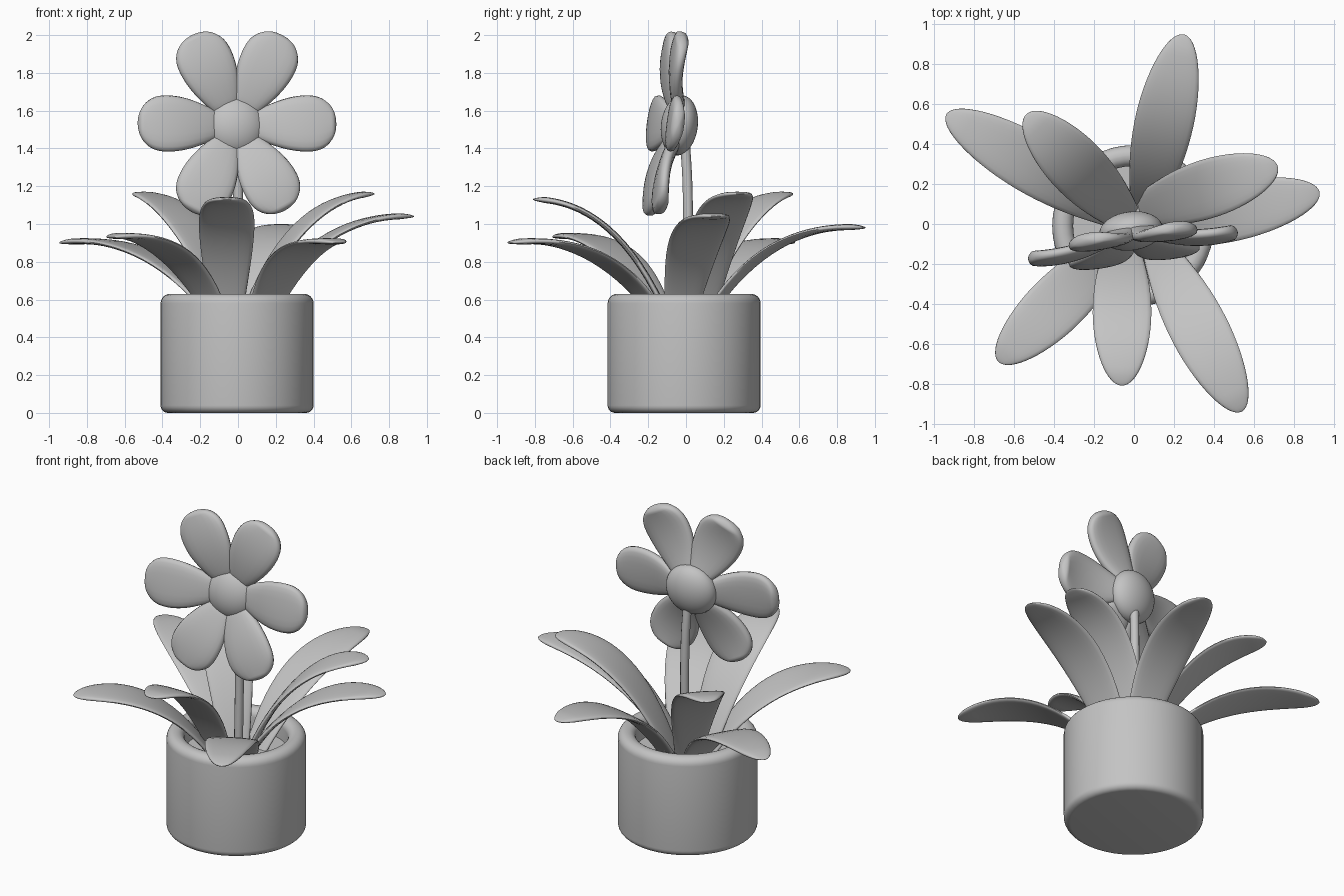
import bpy, bmesh, math
from mathutils import Vector

if "Cube" in bpy.data.objects:
    bpy.data.objects.remove(bpy.data.objects["Cube"])

clay = bpy.data.materials.new("plain_grey")
clay.use_nodes = True
grey = (0.55, 0.55, 0.55, 1)
clay.diffuse_color = grey
clay.node_tree.nodes["Principled BSDF"].inputs["Base Color"].default_value = grey


def finish(name, bm, angle=40):
    bmesh.ops.recalc_face_normals(bm, faces=bm.faces)
    mesh = bpy.data.meshes.new(name)
    bm.to_mesh(mesh)
    bm.free()
    mesh.materials.append(clay)
    obj = bpy.data.objects.new(name, mesh)
    bpy.context.collection.objects.link(obj)
    bpy.ops.object.select_all(action="DESELECT")
    obj.select_set(True)
    bpy.context.view_layer.objects.active = obj
    bpy.ops.object.shade_smooth_by_angle(angle=math.radians(angle))
    return obj


def lathe(name, profile, centre, sides=48):
    bm = bmesh.new()
    verts = [bm.verts.new((r, 0, z)) for r, z in profile]
    edges = [bm.edges.new(pair) for pair in zip(verts, verts[1:])]
    bmesh.ops.spin(bm, geom=verts + edges, cent=(0, 0, 0), axis=(0, 0, 1),
                   angle=math.tau, steps=sides, use_duplicate=False)
    bmesh.ops.remove_doubles(bm, verts=bm.verts, dist=0.0005)
    finish(name, bm).location = centre


def arc(cx, cz, radius, start, end, steps=6):
    angles = [math.radians(start + (end - start) * i / steps) for i in range(steps + 1)]
    return [(cx + radius * math.cos(a), cz + radius * math.sin(a)) for a in angles]


def blade(name, start, control, tip, side, half_width, half_thick,
          peak, base, power, steps=24, sides=20):
    """Loft flattened rings along a bent path, with a rounded tip."""
    bm = bmesh.new()
    rings = []
    for i in range(steps + 1):
        t = math.sin(math.pi / 2 * i / steps)
        centre = start * (1 - t) ** 2 + control * 2 * t * (1 - t) + tip * t * t
        tangent = (control - start) * (1 - t) + (tip - control) * t
        normal = tangent.cross(side).normalized()
        if t < peak:
            w = base + (1 - base) * math.sin(math.pi / 2 * t / peak)
        else:
            w = max(0.0, 1 - ((t - peak) / (1 - peak)) ** power) ** 0.5
        w = max(w, 0.03)
        h = half_thick * min(1, 1.8 * w)
        ring = []
        for k in range(sides):
            a = math.tau * k / sides
            c, s = math.cos(a), math.sin(a)
            across = math.copysign(abs(c) ** 0.8, c) * w * half_width
            ring.append(bm.verts.new(centre + side * across
                                     + normal * math.copysign(abs(s) ** 0.7, s) * h))
        rings.append(ring)
    for a, b in zip(rings, rings[1:]):
        for k in range(sides):
            n = (k + 1) % sides
            bm.faces.new((a[k], a[n], b[n], b[k]))
    bm.faces.new(rings[0])
    bm.faces.new(rings[-1])
    finish(name, bm, 70)


# Pot with rounded foot and rim, and the soil inside it
lathe("pot", [(0, 0)] + arc(0.365, 0.04, 0.04, -90, 0) + arc(0.355, 0.58, 0.05, 0, 90)
      + arc(0.35, 0.58, 0.05, 90, 180) + [(0.30, 0.46), (0, 0.46)], (-0.005, -0.01, 0))
lathe("soil", [(0, 0.5), (0.305, 0.5)], (-0.005, -0.01, 0))

# Leaves: base x, y, then tip x, y, z
leaves = [
    (-0.10, 0.06, -0.94, 0.55, 0.90),
    (-0.04, 0.03, -0.54, 0.55, 1.16),
    (0.06, 0.10, 0.25, 0.95, 0.98),
    (0.04, 0.07, 0.72, 0.29, 1.16),
    (0.09, -0.03, 0.93, 0.16, 1.04),
    (0.12, -0.13, 0.54, -0.94, 0.90),
    (-0.06, -0.09, -0.06, -0.81, 1.13),
    (-0.10, -0.12, -0.68, -0.69, 0.93),
]
for i, (bx, by, tx, ty, tz) in enumerate(leaves):
    start, tip = Vector((bx, by, 0.49)), Vector((tx, ty, tz))
    control = start.lerp(tip, 0.38)
    control.z = tz + 0.07 - 0.3 * max(0, tz - 0.9)
    side = (tip - start).cross(Vector((0, 0, 1))).normalized()
    blade(f"leaf_{i + 1}", start, control, tip, side, 0.147, 0.016,
          peak=0.55, base=0.55, power=2)

# Stem
curve = bpy.data.curves.new("stem", "CURVE")
curve.dimensions = "3D"
curve.bevel_depth = 0.026
curve.bevel_resolution = 4
curve.use_fill_caps = True
spline = curve.splines.new("BEZIER")
path = [(0, 0.005, 0.47), (0, 0.008, 1.2), (-0.01, -0.01, 1.5)]
spline.bezier_points.add(len(path) - 1)
for point, co in zip(spline.bezier_points, path):
    point.co = co
    point.handle_left_type = point.handle_right_type = "AUTO"
curve.materials.append(clay)
bpy.context.collection.objects.link(bpy.data.objects.new("stem", curve))

# Flower: a flattened ball ringed by six puffy petals, leaning back and turned a little
heart = Vector((-0.015, -0.035, 1.522))
facing = Vector((0.13, -1, 0.13)).normalized()
bm = bmesh.new()
bmesh.ops.create_uvsphere(bm, u_segments=32, v_segments=20, radius=0.16)
ball = finish("flower_centre", bm)
ball.scale = (1, 1, 0.6)
ball.rotation_euler = facing.to_track_quat("Z", "Y").to_euler()
ball.location = heart

for i, degrees in enumerate((0, 63, 117, 180, 243, 299)):
    a = math.radians(degrees)
    out = Vector((math.cos(a), 0.13 * (math.cos(a) + math.sin(a)), math.sin(a)))
    side = facing.cross(out).normalized()
    blade(f"petal_{i + 1}", heart + out * 0.06, heart + out * 0.3 + facing * 0.11,
          heart + out * 0.525 + facing * 0.07, side, 0.15, 0.035,
          peak=0.66, base=0.35, power=2.4)
